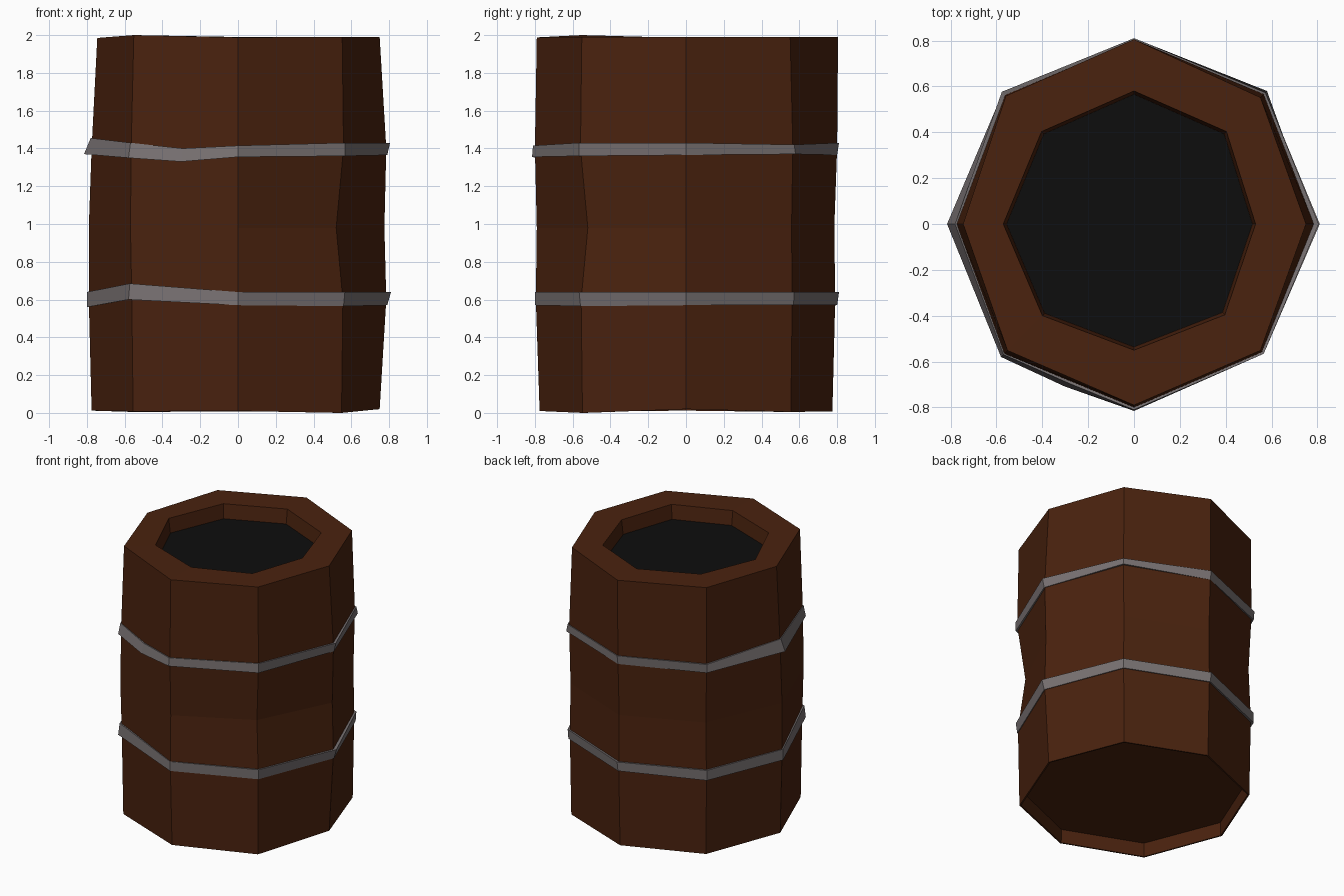
import bpy, bmesh
from math import cos, sin, radians

if "Cube" in bpy.data.objects:
    bpy.data.objects.remove(bpy.data.objects["Cube"])


def material(name, rgb):
    m = bpy.data.materials.new(name)
    m.diffuse_color = (*rgb, 1)
    m.use_nodes = True
    m.node_tree.nodes["Principled BSDF"].inputs["Base Color"].default_value = m.diffuse_color
    return m


wood = material("brown wood", (0.068, 0.0160, 0.0045))
iron = material("grey iron", (0.190, 0.168, 0.170))
dark = material("dark filling", (0.004, 0.004, 0.004))
ANGLES = range(0, 360, 45)


def ring(radii, heights, angles=ANGLES):
    """One closed loop of points from uneven radii and heights."""
    if not isinstance(heights, (list, tuple)):
        heights = [heights] * len(radii)
    return [(r * cos(radians(a)), r * sin(radians(a)), z)
            for a, r, z in zip(angles, radii, heights)]


def loft(name, rings, mat, caps=False, closed=False):
    """Bridge loops in order, optionally capping the ends or joining them."""
    bm = bmesh.new()
    loops = [[bm.verts.new(p) for p in r] for r in rings]
    pairs = list(zip(loops, loops[1:]))
    if closed:
        pairs.append((loops[-1], loops[0]))
    n = len(loops[0])
    for a, b in pairs:
        for i in range(n):
            j = (i + 1) % n
            bm.faces.new((a[i], a[j], b[j], b[i]))
    if caps:
        bm.faces.new(loops[0][::-1])
        bm.faces.new(loops[-1])
    bmesh.ops.recalc_face_normals(bm, faces=bm.faces)
    me = bpy.data.meshes.new(name)
    bm.to_mesh(me)
    bm.free()
    me.materials.append(mat)
    ob = bpy.data.objects.new(name, me)
    bpy.context.collection.objects.link(ob)
    return ob


def scaled(radii, k):
    return [r * k for r in radii]


# Barrel body: recessed base, uneven staves, thick top rim, recessed lid
base = [.75, .785, .775, .78, .775, .785, .775, .775]
base_z = [.02, .005, .008, .005, .012, .008, .01, 0]
mouth = [.53, .57, .58, .57, .57, .565, .55, .56]
barrel = loft("barrel_body", [
    ring(scaled(base, .98), .11),
    ring(scaled(base, .985), base_z),
    ring(base, base_z),
    ring([.785, .795, .79, .79, .79, .795, .795, .785], .60),
    ring([.775, .79, .785, .775, .79, .805, .79, .735], .98),
    ring([.785, .80, .80, .795, .775, .80, .80, .79], 1.40),
    ring([.75, .78, .805, .79, .745, .78, .79, .78],
         [1.99, 1.99, 1.99, 1.99, 1.985, 2.0, 1.988, 1.99]),
    ring(mouth, 1.99),
    ring(scaled(mouth, .975), 1.88),
], wood, caps=True)

# Dark lid plate just above the recessed floor
loft("lid_surface", [ring(scaled(mouth, .974), 1.881),
                     ring(scaled(mouth, .974), 1.885)], dark, caps=True)


# Hoops: slightly twisted iron bands, columns are (angle, low z, high z, low r, high r)
def hoop(name, columns):
    a, z0, z1, r0, r1 = zip(*columns)
    loft(name, [
        ring(r0, z0, a), ring(r1, z1, a),
        ring([r - .05 for r in r1], [z - .008 for z in z1], a),
        ring([r - .05 for r in r0], [z + .008 for z in z0], a),
    ], iron, closed=True)


hoop("lower_hoop", [
    (0, .57, .64, .79, .81), (45, .57, .64, .805, .81),
    (90, .57, .64, .80, .81), (135, .565, .64, .81, .81),
    (180, .56, .64, .80, .80), (225, .60, .685, .82, .81),
    (270, .57, .64, .80, .80), (315, .565, .64, .79, .80)])

hoop("upper_hoop", [
    (0, 1.365, 1.43, .79, .805), (45, 1.37, 1.42, .82, .81),
    (90, 1.365, 1.43, .80, .81), (135, 1.365, 1.43, .81, .815),
    (180, 1.37, 1.455, .815, .78), (225, 1.35, 1.43, .82, .805),
    (247, 1.33, 1.40, .77, .75),
    (270, 1.355, 1.415, .815, .81), (315, 1.36, 1.43, .80, .80)])
